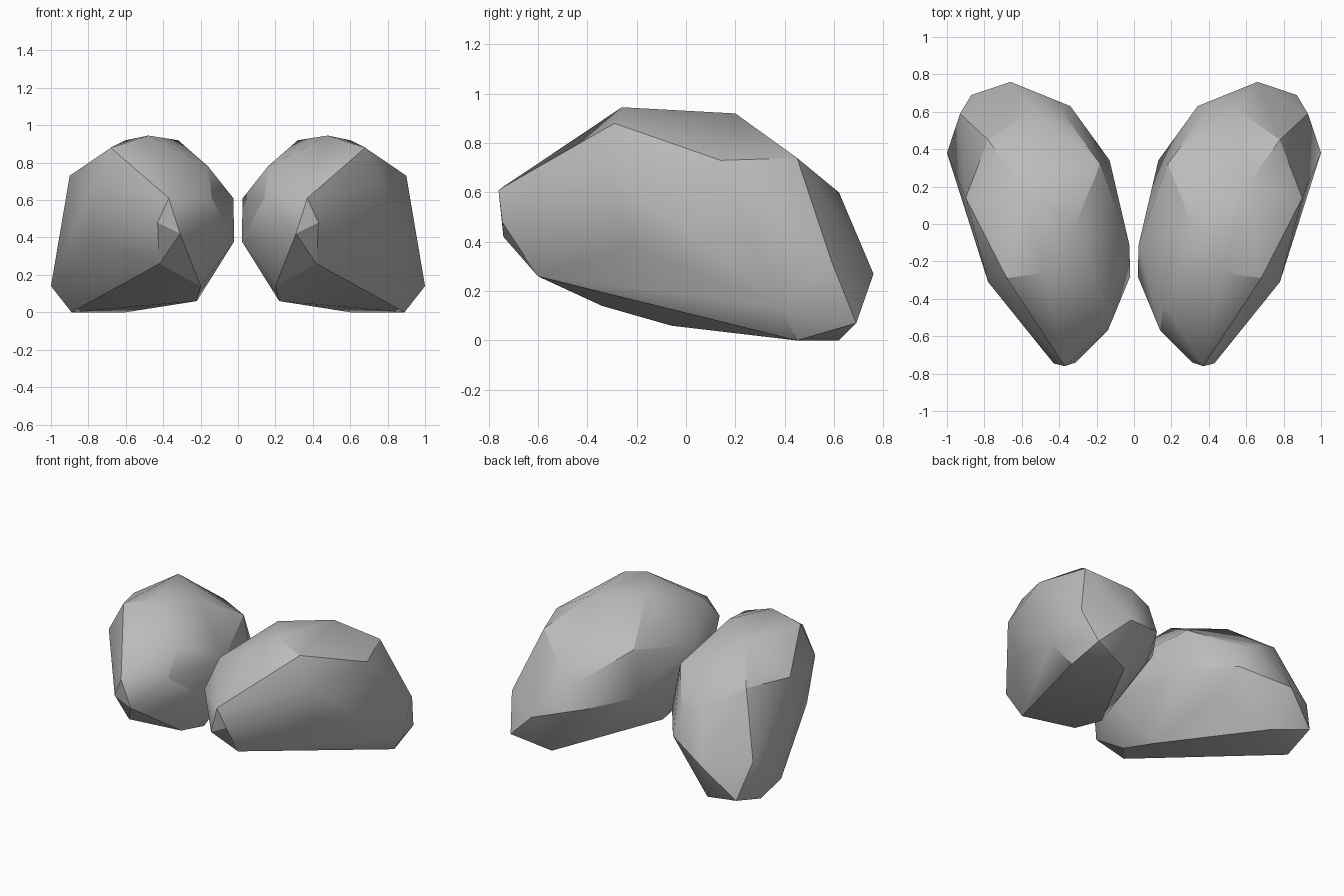
import bpy
import bmesh
from math import radians
from mathutils import Vector

# Remove the default object
default = bpy.data.objects.get("Cube")
if default:
    bpy.data.objects.remove(default, do_unlink=True)


def make_material(name, colour):
    mat = bpy.data.materials.new(name)
    mat.use_nodes = True
    mat.diffuse_color = colour
    mat.node_tree.nodes["Principled BSDF"].inputs["Base Color"].default_value = colour
    return mat


# Corner points of one chiselled boulder, in hundredths of a unit
BOULDER = {
    "nose": [(37, -76, 61), (43, -74.5, 48), (31, -74, 42), (42, -60, 26)],
    "crown": [(48, -26, 94.5), (68, -29, 88), (32, -2, 92), (60, 20, 92)],
    "outer_side": [(90, 14, 73), (78, -31, 68), (78, -22, 38), (100, 38, 14)],
    "inner_side": [(16, -43, 78), (14, -57, 61), (2.5, -11, 61),
                   (2, -28, 38), (18, 32, 70), (13, 34, 39), (30, 47, 21)],
    "back": [(78, 45, 74), (54, 62, 60), (40, 62, 53), (34, 63, 36),
             (93, 59, 32), (66, 76, 27), (87, 69, 7)],
    "underside": [(89, 45, 0), (60, 62, 0), (22, -6, 6), (20, -34, 14)],
}


def make_boulder(name, side, material):
    """Wrap a faceted skin around the corner points, on the given side."""
    bm = bmesh.new()
    for corners in BOULDER.values():
        for corner in corners:
            point = Vector(corner) / 100
            point.x *= side
            bm.verts.new(point)
    hull = bmesh.ops.convex_hull(bm, input=bm.verts)
    loose = [g for g in hull["geom_interior"] if isinstance(g, bmesh.types.BMVert)]
    bmesh.ops.delete(bm, geom=loose, context="VERTS")
    bmesh.ops.recalc_face_normals(bm, faces=bm.faces)
    mesh = bpy.data.meshes.new(name)
    bm.to_mesh(mesh)
    bm.free()
    mesh.materials.append(material)
    # Soft facets, crisp main ridges
    mesh.shade_smooth()
    mesh.set_sharp_from_angle(angle=radians(30))
    boulder = bpy.data.objects.new(name, mesh)
    bpy.context.collection.objects.link(boulder)


# Mirrored pair of stones
stone_grey = make_material("stone_grey", (0.5, 0.5, 0.5, 1))
make_boulder("left_boulder", 1, stone_grey)
make_boulder("right_boulder", -1, stone_grey)
